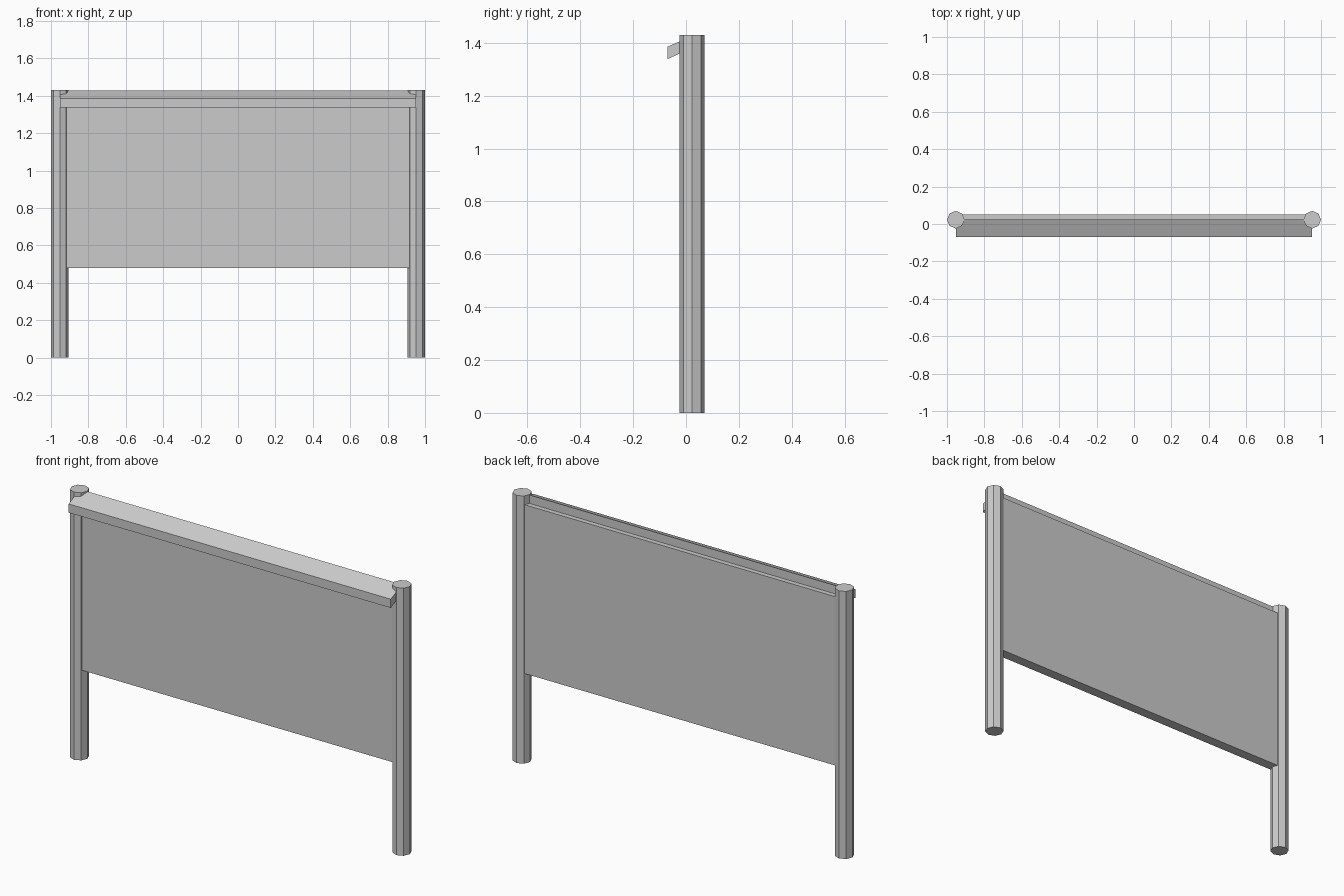
import bpy, math

if "Cube" in bpy.data.objects:
    bpy.data.objects.remove(bpy.data.objects["Cube"])

POST_X, POST_Y, POST_R, HEIGHT = 0.953, 0.023, 0.047, 1.43


def extrude_profile(name, profile, axis_fn, start, end):
    """Prism from a closed 2D profile, swept between two values."""
    n = len(profile)
    verts = [axis_fn(a, b, t) for t in (start, end) for a, b in profile]
    faces = [tuple(range(n))[::-1], tuple(range(n, 2 * n))]
    faces += [(i, (i + 1) % n, n + (i + 1) % n, n + i) for i in range(n)]
    mesh = bpy.data.meshes.new(name)
    mesh.from_pydata(verts, [], faces)
    obj = bpy.data.objects.new(name, mesh)
    bpy.context.collection.objects.link(obj)
    return obj


def along_x(y, z, x):
    return (x, y, z)


def along_z(x, y, z):
    return (x, y, z)


# Two octagonal posts
for side, label in ((-1, "left"), (1, "right")):
    ring = [(side * POST_X + POST_R * math.cos(k * math.pi / 4),
             POST_Y + POST_R * math.sin(k * math.pi / 4)) for k in range(8)]
    extrude_profile(label + "_post", ring, along_z, 0, HEIGHT)

# Board panel hung between the posts
panel = [(-0.005, 0.48), (0.051, 0.48), (0.051, 1.382), (-0.005, 1.382)]
extrude_profile("board_panel", panel, along_x, -POST_X + 0.02, POST_X - 0.02)

# Sloping rain cover along the top
cover = [(-0.07, 1.338), (0.025, 1.382), (0.025, 1.427), (-0.07, 1.385)]
extrude_profile("sloping_cover", cover, along_x, -0.952, 0.952)
